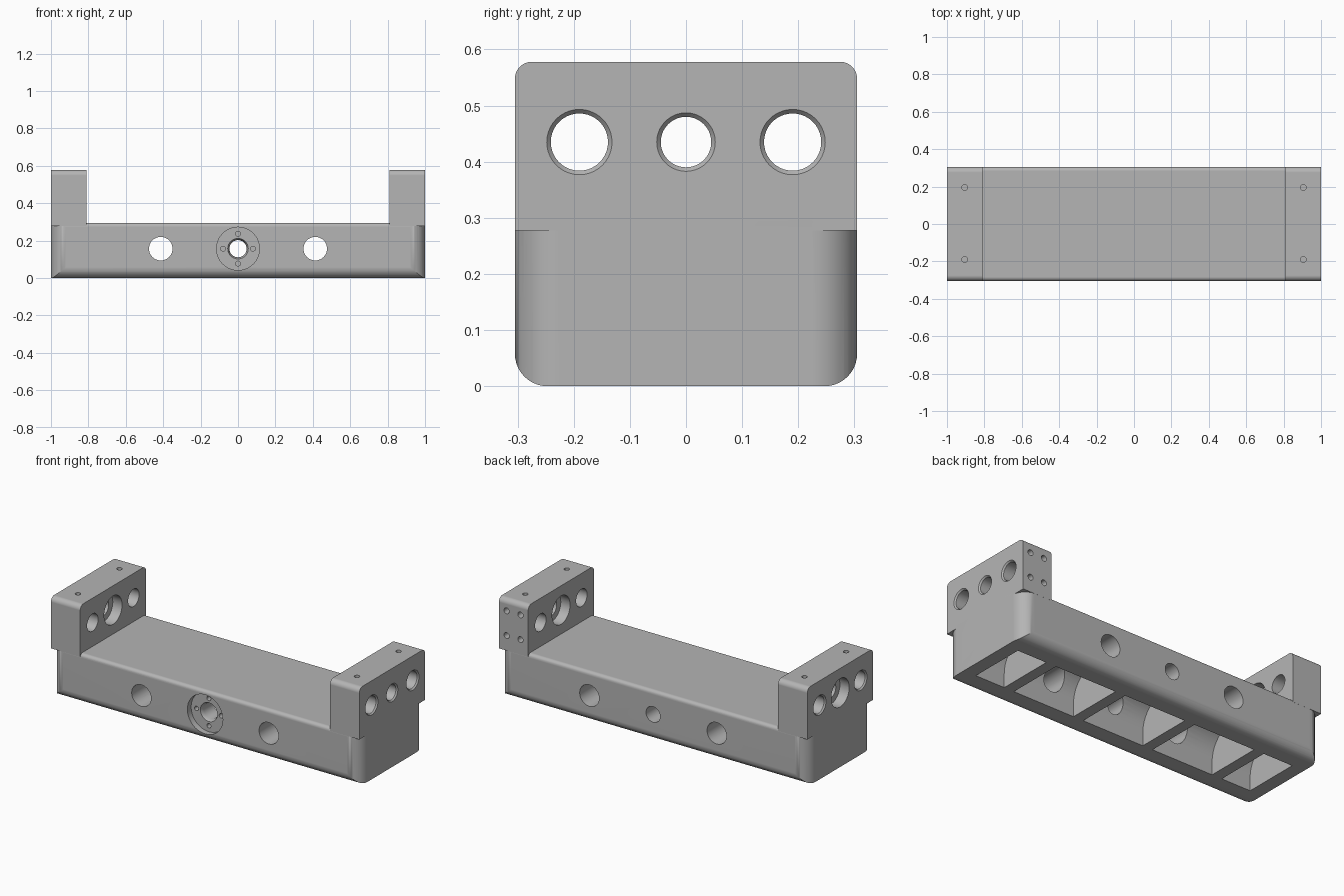
import bpy, bmesh, math

cube = bpy.data.objects.get("Cube")
if cube:
    bpy.data.objects.remove(cube, do_unlink=True)

grey = bpy.data.materials.new("Plain grey")
grey.use_nodes = True
COLOUR = (0.46, 0.46, 0.46, 1)
grey.diffuse_color = COLOUR
grey.node_tree.nodes["Principled BSDF"].inputs["Base Color"].default_value = COLOUR

PLACE = {
    "x": lambda u, v, t: (t, u, v),
    "y": lambda u, v, t: (u, t, v),
    "z": lambda u, v, t: (u, v, t),
}


def rounded(u0, u1, v0, v1, low, high):
    """Rectangle outline with one radius for the low and one for the high corners."""
    points = []
    corners = [(u0, v0, 1, 1, low, 180), (u1, v0, -1, 1, low, 270),
               (u1, v1, -1, -1, high, 0), (u0, v1, 1, -1, high, 90)]
    for u, v, su, sv, r, start in corners:
        steps = 10 if r else 0
        for i in range(steps + 1):
            a = math.radians(start + 90 * i / max(steps, 1))
            points.append((u + r * (su + math.cos(a)), v + r * (sv + math.sin(a))))
    return points


def circle(u, v, r, sides=40):
    return [(u + r * math.cos(math.tau * i / sides),
             v + r * math.sin(math.tau * i / sides)) for i in range(sides)]


def prism(name, axis, outline, a, b, far_outline=None):
    """Solid between an outline at a and an outline at b along an axis."""
    bm = bmesh.new()
    place = PLACE[axis]
    near = [bm.verts.new(place(u, v, a)) for u, v in outline]
    far = [bm.verts.new(place(u, v, b)) for u, v in far_outline or outline]
    bm.faces.new(near)
    bm.faces.new(far)
    for i in range(len(near)):
        j = (i + 1) % len(near)
        bm.faces.new((near[i], near[j], far[j], far[i]))
    bmesh.ops.remove_doubles(bm, verts=bm.verts, dist=1e-5)
    bmesh.ops.recalc_face_normals(bm, faces=bm.faces)
    mesh = bpy.data.meshes.new(name)
    bm.to_mesh(mesh)
    bm.free()
    mesh.materials.append(grey)
    obj = bpy.data.objects.new(name, mesh)
    bpy.context.collection.objects.link(obj)
    return obj


def select(obj):
    bpy.ops.object.select_all(action="DESELECT")
    obj.select_set(True)
    bpy.context.view_layer.objects.active = obj


def combine(obj, tool, operation="DIFFERENCE"):
    tool.hide_render = True
    mod = obj.modifiers.new("cut", "BOOLEAN")
    mod.operation = operation
    mod.solver = "EXACT"
    mod.object = tool
    select(obj)
    bpy.ops.object.modifier_apply(modifier=mod.name)
    bpy.data.objects.remove(tool, do_unlink=True)


def drill(obj, axis, u, v, r, a, b, end_r=None):
    far = circle(u, v, end_r) if end_r else None
    combine(obj, prism("drill", axis, circle(u, v, r), a, b, far))


def finish(obj):
    select(obj)
    bpy.ops.object.shade_smooth_by_angle(angle=math.radians(30))
    mod = obj.modifiers.new("even shading", "WEIGHTED_NORMAL")
    mod.keep_sharp = True


HALF = 0.305   # half depth
DECK = 0.295   # deck height
SEAT = 0.277   # underside of the end blocks

# Body: rounded long edges, then rounded upright corners
body = prism("body", "x", rounded(-HALF, HALF, 0, DECK, 0.058, 0.022), -1, 1)
plan = rounded(-1, 1, -HALF, HALF, 0.08, 0.08)
combine(body, prism("plan", "z", plan, -0.1, 0.5), "INTERSECT")

# Arched pockets open at the underside, with ribs between them
for x, half in [(0, 0.2), (0.465, 0.2), (-0.465, 0.2), (0.825, 0.095), (-0.825, 0.095)]:
    arch = rounded(-0.168, 0.168, -0.1, 0.248, 0, 0.168)
    combine(body, prism("pocket", "x", arch, x - half, x + half))

# Large holes through both long walls
for x in (-0.413, 0.413):
    drill(body, "y", x, 0.157, 0.063, -0.4, 0.4)

# Centre bore with a round recess and four screw holes on the front
drill(body, "y", 0, 0.157, 0.046, -0.4, 0.4)
drill(body, "y", 0, 0.157, 0.115, -0.4, -HALF + 0.035)
drill(body, "y", 0, 0.157, 0.064, -0.29, -0.25, 0.046)
for i in range(4):
    a = i * math.pi / 2
    drill(body, "y", 0.08 * math.cos(a), 0.157 + 0.08 * math.sin(a), 0.013, -0.4, -0.22)
finish(body)

# End blocks
for side, name in ((1, "right_end_block"), (-1, "left_end_block")):
    block = prism(name, "x", rounded(-HALF, HALF, SEAT, 0.578, 0, 0.03),
                  side * 0.81, side)
    # Three cross holes with eased outer rims
    for y, r in ((-0.19, 0.051), (0, 0.045), (0.19, 0.051)):
        drill(block, "x", y, 0.435, r, side * 0.7, side * 1.1)
        if y or side > 0:
            drill(block, "x", y, 0.435, r, side * 0.992, side * 1.002, r + 0.009)
    # Bearing seats
    drill(block, "x", 0, 0.435, 0.083, side * 0.7, side * 0.87)
    if side < 0:
        drill(block, "x", 0, 0.435, 0.083, side * 0.94, side * 1.1)
    # Screw holes in the top
    for y in (-0.19, 0.195):
        drill(block, "z", side * 0.905, y, 0.015, 0.53, 0.7)
    # Screw holes in the back of one block
    if side > 0:
        for x in (0.86, 0.95):
            for z in (0.365, 0.51):
                drill(block, "y", x, z, 0.017, 0.26, 0.4)
    finish(block)
